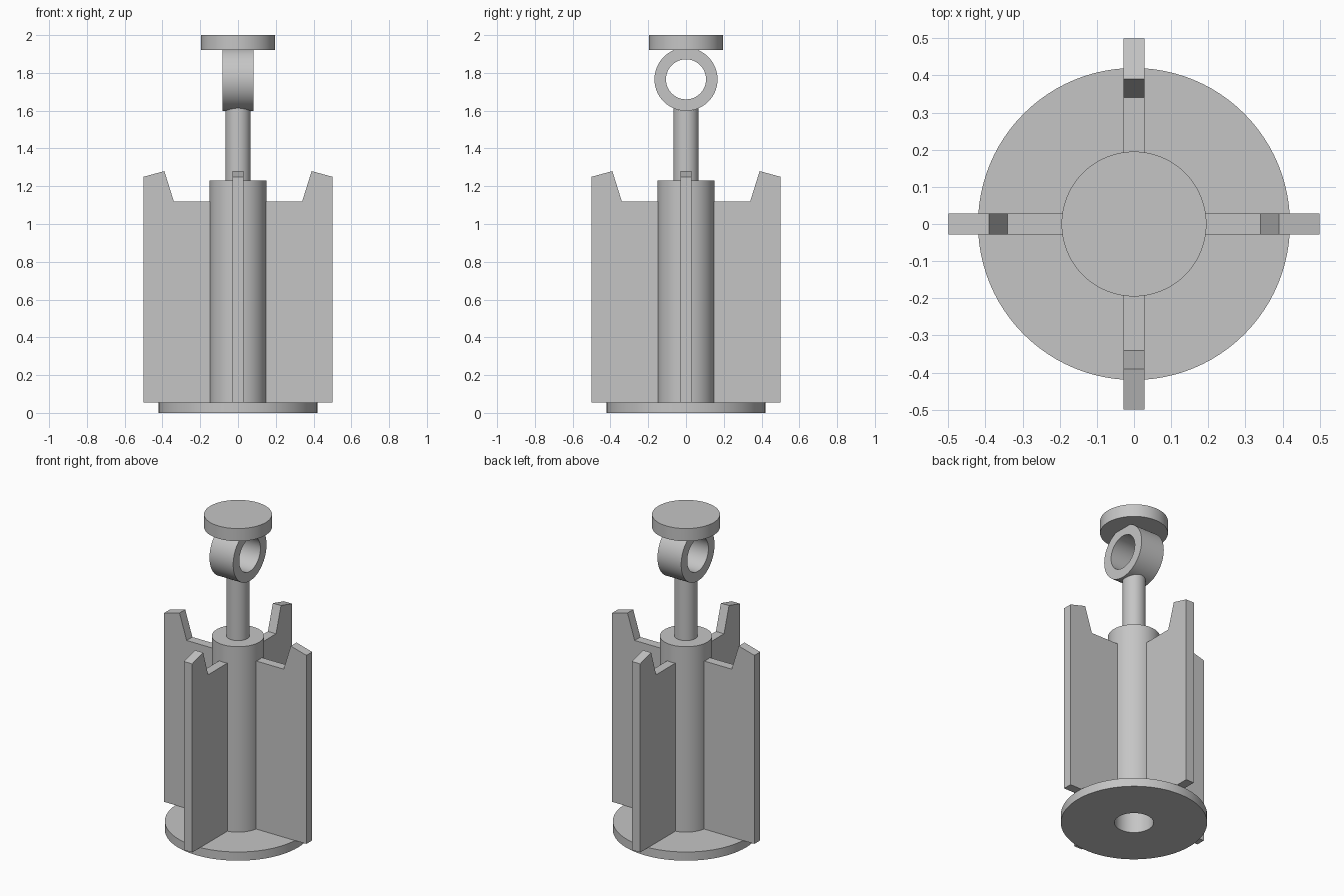
import bpy, bmesh, math
from mathutils import Matrix, Vector

cube = bpy.data.objects.get("Cube")
if cube:
    bpy.data.objects.remove(cube, do_unlink=True)

GREY = (0.56, 0.56, 0.56, 1)
metal = bpy.data.materials.new("plain grey")
metal.use_nodes = True
metal.diffuse_color = GREY
metal.node_tree.nodes["Principled BSDF"].inputs["Base Color"].default_value = GREY


def finish(bm, name, smooth=True):
    bmesh.ops.remove_doubles(bm, verts=bm.verts, dist=1e-5)
    bmesh.ops.recalc_face_normals(bm, faces=bm.faces)
    mesh = bpy.data.meshes.new(name)
    bm.to_mesh(mesh)
    bm.free()
    mesh.materials.append(metal)
    obj = bpy.data.objects.new(name, mesh)
    bpy.context.collection.objects.link(obj)
    if smooth:
        bpy.ops.object.select_all(action="DESELECT")
        obj.select_set(True)
        bpy.context.view_layer.objects.active = obj
        bpy.ops.object.shade_smooth_by_angle(angle=math.radians(30))
    return obj


def lathe(name, profile, closed=False, steps=96):
    """Revolve (radius, height) points about the vertical axis."""
    bm = bmesh.new()
    verts = [bm.verts.new((r, 0, z)) for r, z in profile]
    edges = [bm.edges.new(pair) for pair in zip(verts, verts[1:])]
    if closed:
        edges.append(bm.edges.new((verts[-1], verts[0])))
    bmesh.ops.spin(bm, geom=verts + edges, cent=(0, 0, 0), axis=(0, 0, 1),
                   angle=math.tau, steps=steps, use_merge=True)
    return finish(bm, name)


BASE_TOP, CORE_TOP, HOLE = 0.055, 1.23, 0.112

# Base flange with a through hole
lathe("base_flange", [(HOLE, 0), (0.42, 0), (0.42, BASE_TOP), (HOLE, BASE_TOP)], closed=True)

# Core sleeve with a blind bore from below
lathe("core", [(0, 1.12), (HOLE, 1.12), (HOLE, BASE_TOP), (0.15, BASE_TOP),
               (0.15, CORE_TOP), (0, CORE_TOP)])

# Stem and top cap
lathe("stem", [(0, CORE_TOP), (0.067, CORE_TOP), (0.067, 1.625), (0, 1.625)])
lathe("top_cap", [(0, 1.92), (0.195, 1.92), (0.195, 2), (0, 2)])

# Eye ring, turned so its axis runs sideways
ring = lathe("eye_ring", [(0.106, -0.083), (0.167, -0.083), (0.167, 0.083), (0.106, 0.083)],
             closed=True)
ring.data.transform(Matrix.Translation((0, 0, 1.766)) @ Matrix.Rotation(math.pi / 2, 4, "Y"))

# Four guide fins with notched tops
FIN = [(0.14, BASE_TOP), (0.5, BASE_TOP), (0.5, 1.25), (0.39, 1.28), (0.34, 1.12), (0.14, 1.12)]
THICK = 0.057
for i, side in enumerate(("left", "back", "right", "front")):
    bm = bmesh.new()
    face = bm.faces.new([bm.verts.new((x, -THICK / 2, z)) for x, z in FIN])
    out = bmesh.ops.extrude_face_region(bm, geom=[face])["geom"]
    bmesh.ops.translate(bm, vec=Vector((0, THICK, 0)),
                        verts=[g for g in out if isinstance(g, bmesh.types.BMVert)])
    bm.transform(Matrix.Rotation(i * math.pi / 2, 4, "Z"))
    finish(bm, side + "_fin", smooth=False)
